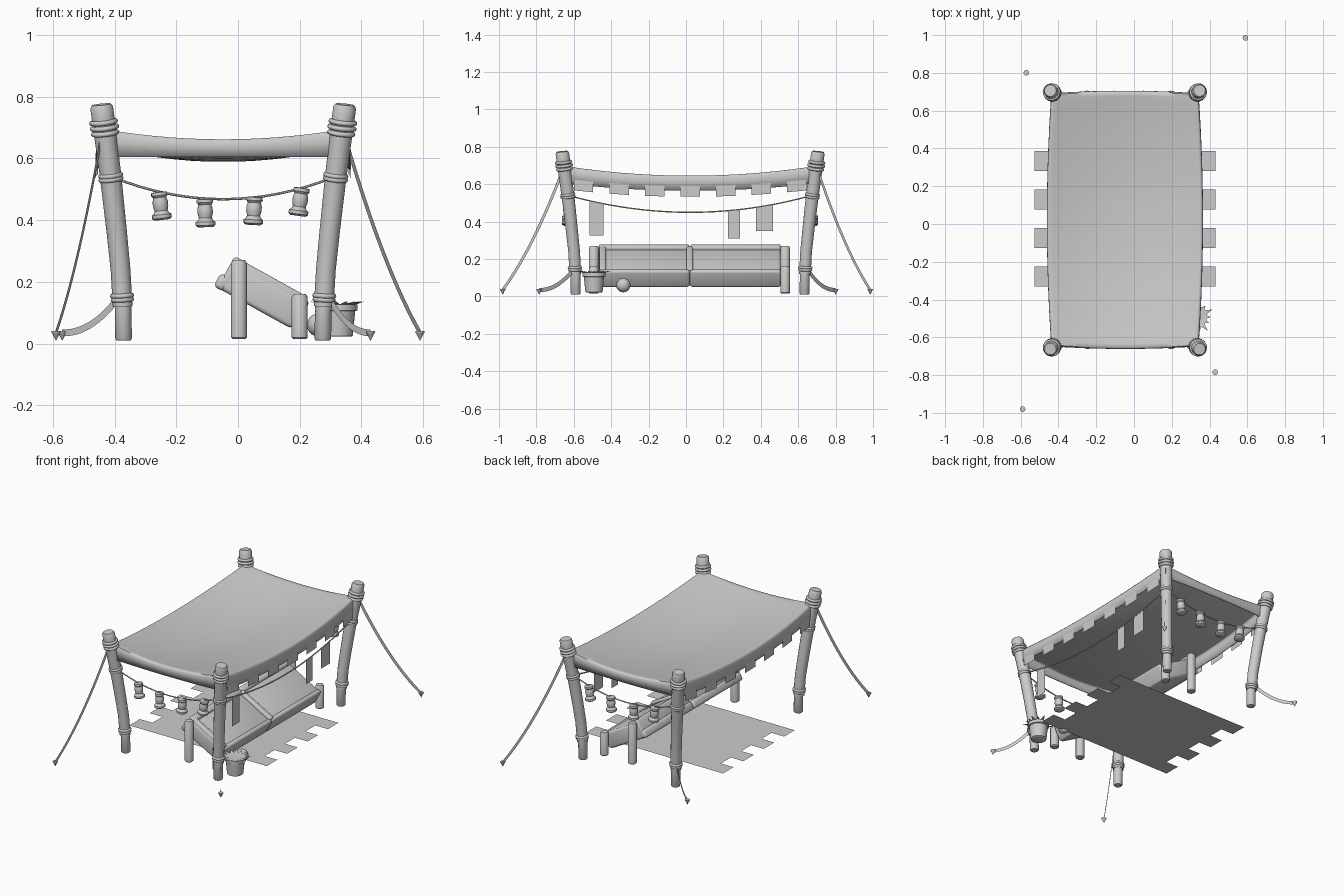
import bpy, bmesh, math
from mathutils import Vector, Matrix

if "Cube" in bpy.data.objects:
    bpy.data.objects.remove(bpy.data.objects["Cube"])

CX, CY = -0.048, 0.022   # centre of the tent frame


def finish(bm, name, angle=40):
    bmesh.ops.recalc_face_normals(bm, faces=bm.faces)
    me = bpy.data.meshes.new(name)
    bm.to_mesh(me)
    bm.free()
    ob = bpy.data.objects.new(name, me)
    bpy.context.collection.objects.link(ob)
    bpy.ops.object.select_all(action='DESELECT')
    ob.select_set(True)
    bpy.context.view_layer.objects.active = ob
    bpy.ops.object.shade_smooth_by_angle(angle=math.radians(angle))
    return ob


def tube(name, pts, radii, seg=14):
    """Capped tube along a path."""
    bm = bmesh.new()
    pts = [Vector(p) for p in pts]
    loops = []
    for i, p in enumerate(pts):
        t = (pts[min(i + 1, len(pts) - 1)] - pts[max(i - 1, 0)]).normalized()
        q = Vector((0, 0, 1)).rotation_difference(t)
        r = radii[i] if isinstance(radii, (list, tuple)) else radii
        loops.append([bm.verts.new(p + q @ Vector((r * math.cos(a), r * math.sin(a), 0)))
                      for a in [2 * math.pi * k / seg for k in range(seg)]])
    for a, b in zip(loops, loops[1:]):
        for k in range(seg):
            bm.faces.new((a[k], a[(k + 1) % seg], b[(k + 1) % seg], b[k]))
    bm.faces.new(loops[0])
    bm.faces.new(loops[-1])
    return finish(bm, name)


def lathe(name, prof, loc, rot=(0, 0, 0), seg=16):
    """Profile of (radius, height) turned about its own axis."""
    ob = tube(name, [(0, 0, z + i * 1e-5) for i, (r, z) in enumerate(prof)], [r for r, z in prof], seg)
    ob.location, ob.rotation_euler = loc, rot
    return ob


def box(name, size, loc, tilt=0, bevel=0.01):
    bm = bmesh.new()
    bmesh.ops.create_cube(bm, size=1, matrix=Matrix.Diagonal((*size, 1)))
    bmesh.ops.bevel(bm, geom=bm.edges[:], offset=bevel, segments=3, profile=0.5, affect='EDGES')
    ob = finish(bm, name)
    ob.location, ob.rotation_euler = loc, (0, tilt, 0)
    return ob


def sheet(name, quads):
    bm = bmesh.new()
    for q in quads:
        bm.faces.new([bm.verts.new(p) for p in q])
    return finish(bm, name)


# Four bowed posts with lashings
path = [(.326, .614, .12), (.333, .62, .24), (.345, .633, .36), (.356, .644, .46),
        (.366, .655, .55), (.379, .668, .65), (.388, .677, .72), (.394, .683, .765), (.395, .684, .775)]
for sx in (-1, 1):
    for sy in (-1, 1):
        P = lambda x, y, z: Vector((CX + sx * x, CY + sy * y, z))
        tube("post", [P(*p) for p in path], [.032, .032, .033, .034, .035, .036, .037, .037, .031])
        tube("post_foot", [P(.323, .612, .01), P(.323, .612, .016), P(.325, .613, .14)], [.023, .027, .027])
        for z, x, y, r in ((.142, .327, .615, .033), (.155, .328, .616, .034), (.533, .364, .653, .036),
                           (.545, .365, .654, .036), (.682, .383, .672, .041), (.70, .385, .674, .043),
                           (.718, .388, .677, .042)):
            tilt = 0.12 if z > .3 else 0.05
            bpy.ops.mesh.primitive_torus_add(major_radius=r - .003, minor_radius=.008, major_segments=18,
                                             minor_segments=8, location=P(x, y, z),
                                             rotation=(-sy * tilt, sx * tilt, 0))
            bpy.context.object.name = "post_lashing"
            bpy.ops.object.shade_smooth()

# Sagging canopy: concentric rings, rounded over the rim into a skirt
N = 14
rim = []
for k in range(N):
    s = -1 + 2 * k / N
    rim.append((s, -1))
peri = rim + [(-v, u) for u, v in rim] + [(-u, -v) for u, v in rim] + [(v, -u) for u, v in rim]


def canopy_xy(u, v):
    return (CX + .39 * u * (1 + .06 * (1 - v * v)), CY + .67 * v * (1 + .02 * (1 - u * u)))


def canopy_z(u, v):
    a, b = 1 - u * u, 1 - v * v
    return .70 - .035 * a - .05 * b - .02 * a * b


def skirt_z(v):
    return .605 - .04 * (1 - v * v)


bm = bmesh.new()
loops = []
for r in (.12, .25, .4, .55, .7, .82, .91, .96):
    loops.append([bm.verts.new((*canopy_xy(u * r, v * r), canopy_z(u * r, v * r))) for u, v in peri])
for sc, f in ((.985, .05), (.998, .18), (1, .4), (1, 1)):
    loop = []
    for u, v in peri:
        x, y = canopy_xy(u, v)
        k = 1 - sc
        x -= math.copysign(k * .5, u) if abs(u) == 1 else 0
        y -= math.copysign(k * .5, v) if abs(v) == 1 else 0
        loop.append(bm.verts.new((x, y, canopy_z(u, v) * (1 - f) + skirt_z(v) * f)))
    loops.append(loop)
bm.faces.new(loops[0])
M = len(peri)
for a, b in zip(loops, loops[1:]):
    for k in range(M):
        bm.faces.new((a[k], a[(k + 1) % M], b[(k + 1) % M], b[k]))
canopy = finish(bm, "canopy", 60)
mod = canopy.modifiers.new("thickness", 'SOLIDIFY')
mod.thickness, mod.offset = .006, -1

# Square flaps along both long skirts
quads = []
for sx in (-1, 1):
    for i in range(7):
        y0 = (i - 3) * .19
        row = []
        for y in (y0 - .052, y0 + .052):
            v = y / .67
            row.append((canopy_xy(sx * 1.006, v)[0], CY + y, skirt_z(v)))
        (xa, ya, za), (xb, yb, zb) = row
        quads.append([(xa, ya, za + .025), (xb, yb, zb + .025), (xb, yb, zb - .032), (xa, ya, za - .032)])
sheet("canopy_flaps", quads)

# Rug with tabs on both ends
quads = [[(CX - .392, -.33, .035), (CX + .392, -.33, .035), (CX + .392, .385, .035), (CX - .392, .385, .035)]]
for sx in (-1, 1):
    for i in range(4):
        y = -.33 + i * .2035
        a, b = CX + sx * .392, CX + sx * .48
        quads.append([(a, y, .035), (b, y, .035), (b, y + .105, .035), (a, y + .105, .035)])
sheet("rug", quads)

# Lantern strings, front and back
for sy in (-1, 1):
    y = CY + sy * .652
    sag = lambda x: .468 + .072 * ((x - CX) / .36) ** 2
    xs = [CX - .36 + .72 * i / 16 for i in range(17)]
    tube("lantern_string", [(x, y, sag(x)) for x in xs], .004, 6)
    for x, top in ((-.256, .49), (-.108, .467), (.054, .474), (.207, .503)):
        lathe("lantern", [(.015, .002), (.026, 0), (.027, -.01), (.021, -.017), (.025, -.03), (.025, -.045),
                          (.021, -.06), (.025, -.068), (.032, -.073), (.032, -.084), (.024, -.09)],
              (x, y, top), (0, -(x - CX) * .55 * -1, 0))

# Side string with hanging cloths
X = CX + .366
side = lambda y: .45 + .09 * ((y - CY) / .65) ** 2
tube("side_string", [(X, CY - .65 + 1.3 * i / 20, side(CY - .65 + 1.3 * i / 20)) for i in range(21)], .004, 6)
sheet("hanging_cloths", [[(X, a, side(a)), (X, b, side(b)), (X, b, lo), (X, a, lo)]
                         for a, b, lo in ((-.515, -.44, .325), (.225, .29, .31), (.375, .465, .35))])

# Tilted lounge: two padded halves with raised rails, on round legs
T = math.radians(29)
ROT = Matrix.Rotation(T, 3, 'Y')
C = Vector((.085, .02, .163))
at = lambda x, y, z: C + ROT @ Vector((x, y, z))
for s in (-1, 1):
    box("lounge_pad", (.27, .485, .1), at(0, s * .244, -.008), T, .015)
    box("lounge_top_rail", (.04, .485, .11), at(-.122, s * .244, .004), T, .012)
    box("lounge_side_rail", (.25, .036, .11), at(.005, .0 if s > 0 else -.465, .003), T, .01)
    box("lounge_front_roll", (.03, .485, .1), at(.128, s * .244, -.003), T, .012)
    box("lounge_back_roll", (.04, .485, .05), at(-.135, s * .244, -.035), T, .015)
for y in (-.493, .53):
    for x, h in ((.003, .27), (.2, .16)):
        lathe("lounge_leg", [(.021, .015), (.026, .02), (.026, h - .01), (.02, h)], (x, y, 0))

# Round cushion on the ground
bpy.ops.mesh.primitive_uv_sphere_add(segments=16, ring_count=10, radius=.038, location=(.262, -.335, .06))
bpy.context.object.name = "ball_cushion"
bpy.ops.object.shade_smooth()

# Potted plant with spiky leaves
PX, PY = .325, -.492
lathe("plant_pot", [(.042, .022), (.047, .025), (.055, .105), (.062, .107), (.062, .127), (.052, .128),
                    (.05, .11)], (PX, PY, 0), seg=18)
quads = []
for i in range(15):
    a = 2 * math.pi * i / 15
    d, n = Vector((math.cos(a), math.sin(a), 0)), Vector((-math.sin(a), math.cos(a), 0))
    base, L = Vector((PX, PY, .122)), .098 if i % 2 else .08
    up = Vector((0, 0, 1))
    quads.append([base, base + d * .05 - n * .014 + up * .003, base + d * L + up * .015,
                  base + d * .05 + n * .014 + up * .003])
sheet("plant_leaves", quads)

# Guy straps (flat bands on edge) and ground stakes
for start, end, sag, w in (((.35, .71, .66), (.59, .985, .035), .05, .008),
                           ((-.445, -.665, .66), (-.59, -.98, .035), .05, .008),
                           ((.295, -.60, .145), (.43, -.785, .035), .03, .011),
                           ((-.39, .65, .145), (-.57, .80, .035), .03, .011)):
    A, B = Vector(start), Vector(end)
    pts = [A.lerp(B, i / 14) - Vector((0, 0, sag * 4 * (i / 14) * (1 - i / 14))) for i in range(15)]
    h = Vector((B.x - A.x, B.y - A.y, 0)).normalized()
    side_v = h.cross(Vector((0, 0, 1)))
    bm = bmesh.new()
    rows = []
    for i, p in enumerate(pts):
        t = (pts[min(i + 1, 14)] - pts[max(i - 1, 0)]).normalized()
        k = side_v.cross(t) * w
        rows.append((bm.verts.new(p + k), bm.verts.new(p - k)))
    for a, b in zip(rows, rows[1:]):
        bm.faces.new((a[0], b[0], b[1], a[1]))
    finish(bm, "guy_strap")
    lathe("stake", [(.001, .01), (.012, .032), (.015, .036), (.015, .041)], (B.x, B.y, 0), seg=10)
